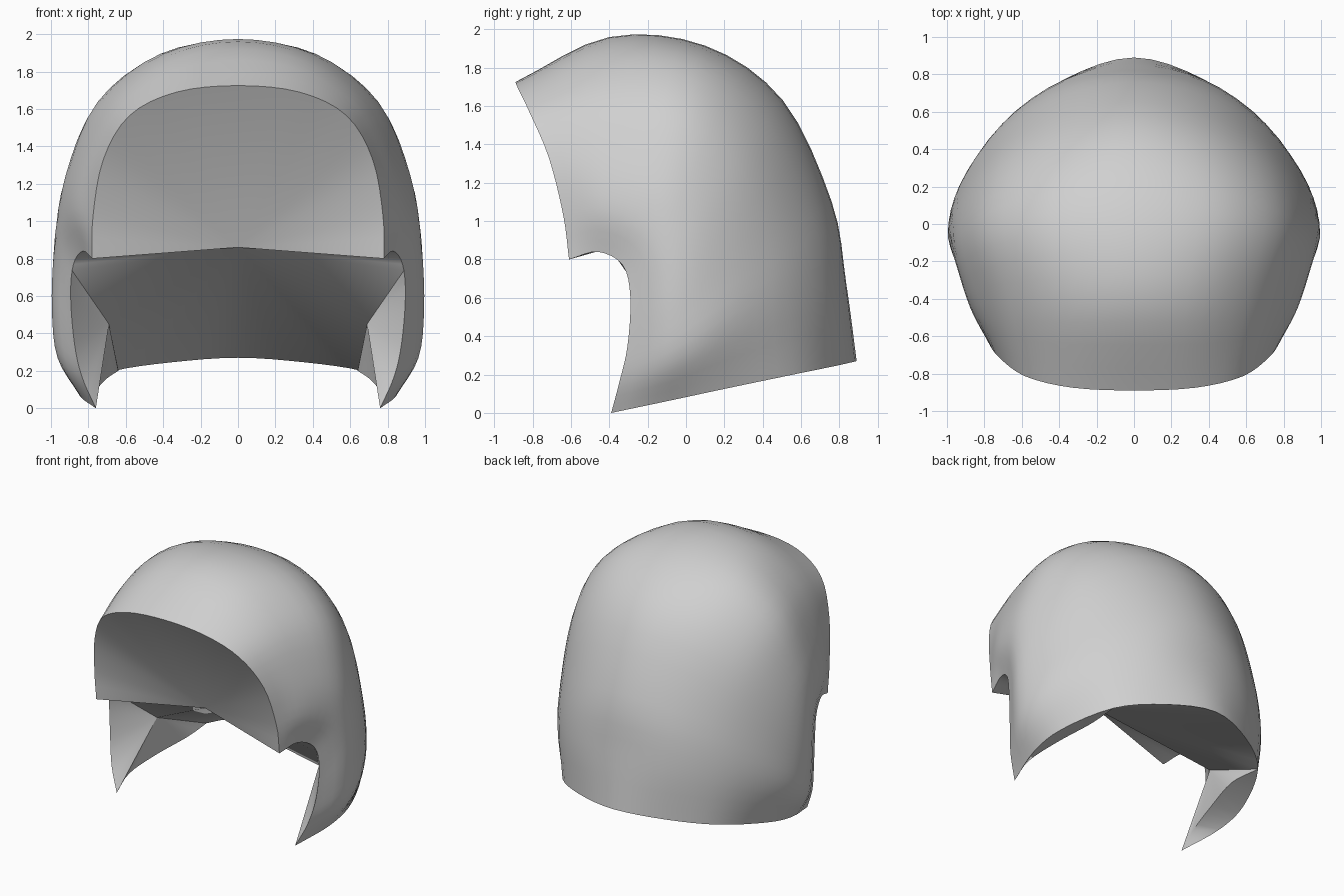
import bpy, bmesh
from mathutils import Vector

if "Cube" in bpy.data.objects:
    bpy.data.objects.remove(bpy.data.objects["Cube"])

SUB = 4  # steps between neighbouring control points

# Right half of each cross-section, crown centreline to side edge,
# running from the face rim over the crown to the bottom rim
SECTIONS = [
    [(0, -.89, 1.725), (.33, -.875, 1.69), (.58, -.815, 1.565), (.72, -.715, 1.33), (.775, -.64, 1.03), (.78, -.61, .8)],
    [(0, -.4, 1.96), (.37, -.41, 1.885), (.665, -.42, 1.66), (.82, -.43, 1.35), (.875, -.45, 1.07), (.83, -.46, .84)],
    [(0, .1, 1.915), (.45, .06, 1.845), (.765, -.02, 1.61), (.92, -.12, 1.25), (.95, -.22, .98), (.88, -.33, .77)],
    [(0, .505, 1.63), (.4, .44, 1.57), (.72, .3, 1.38), (.915, .1, 1.1), (.985, -.1, .82), (.895, -.29, .6)],
    [(0, .76, 1.1), (.36, .69, 1.05), (.68, .5, .92), (.91, .22, .74), (.995, -.06, .53), (.875, -.305, .35)],
    [(0, .835, .68), (.38, .76, .65), (.71, .53, .57), (.93, .2, .42), (.965, -.07, .27), (.835, -.345, .17)],
    [(0, .89, .27), (.36, .78, .245), (.66, .56, .2), (.83, .2, .125), (.845, -.08, .065), (.76, -.39, 0)],
]
# Inner lower edge of the cheek guard, from the back towards the tip
INNER_EDGE = [(.64, .3, .2), (.7, 0, .16), (.75, -.25, .1)]
CHEEK_HOLLOW = (.69, 0, .45)


def smooth_curve(pts):
    """Catmull-Rom curve through the points."""
    p = [2 * pts[0] - pts[1]] + pts + [2 * pts[-1] - pts[-2]]
    out = []
    for i in range(1, len(p) - 2):
        a, b, c, d = p[i - 1:i + 3]
        for k in range(SUB):
            t = k / SUB
            out.append(.5 * (2 * b + (c - a) * t + (2 * a - 5 * b + 4 * c - d) * t ** 2
                             + (3 * b - a - 3 * c + d) * t ** 3))
    return out + [pts[-1]]


def full_section(half):
    right = [Vector(p) for p in half]
    left = [Vector((-p.x, p.y, p.z)) for p in right[:0:-1]]
    return smooth_curve(left + right)


# Outer shell grid
rows = [full_section(s) for s in SECTIONS]
columns = [smooth_curve(list(c)) for c in zip(*rows)]
bm = bmesh.new()
grid = [[bm.verts.new(p) for p in col] for col in columns]
nc, nr = len(grid), len(grid[0])
for i in range(nc - 1):
    for j in range(nr - 1):
        bm.faces.new((grid[i][j], grid[i + 1][j], grid[i + 1][j + 1], grid[i][j + 1]))


def fan(centre, verts):
    for a, b in zip(verts, verts[1:]):
        bm.faces.new((centre, a, b))


def strip(a, b):
    """Triangles between two vertex chains, which may share end vertices."""
    i = j = 0
    while i < len(a) - 1 or j < len(b) - 1:
        step_a = j == len(b) - 1 or (i < len(a) - 1 and (i + 1) / (len(a) - 1) <= (j + 1) / (len(b) - 1))
        tri = (a[i], a[i + 1], b[j]) if step_a else (a[i], b[j + 1], b[j])
        if len(set(tri)) == 3:
            bm.faces.new(tri)
        i, j = (i + 1, j) if step_a else (i, j + 1)


# Inner lining: face recess and underside meet at one point behind the face
apex = bm.verts.new((0, -.4, .86))
mid = nc // 2
turn = 2 * SUB + 1                   # last cheek edge point joined to the apex
bottom = [col[-1] for col in grid]
left_pivot, right_pivot = mid - 2 * SUB, mid + 2 * SUB
fan(apex, [col[0] for col in grid])
fan(apex, bottom[left_pivot:right_pivot + 1])
for sign, side, rim in ((-1, grid[0], bottom[left_pivot::-1]),
                        (1, grid[-1], bottom[right_pivot:])):
    pivot, tip = rim[0], rim[-1]
    x, y, z = CHEEK_HOLLOW
    hollow = bm.verts.new((sign * x, y, z))
    fan(apex, side[:turn + 1] + [hollow, pivot])
    path = [Vector((sign * x, y, z)) for x, y, z in INNER_EDGE]
    curve = smooth_curve([pivot.co.copy()] + path + [tip.co.copy()])
    inner = [pivot] + [bm.verts.new(p) for p in curve[1:-1]] + [tip]
    fan(hollow, side[turn:])         # inside of the cheek guard
    fan(hollow, inner)
    strip(inner, rim)                # underside of the cheek guard

bmesh.ops.recalc_face_normals(bm, faces=bm.faces)
mesh = bpy.data.meshes.new("helmet_shell")
bm.to_mesh(mesh)
bm.free()
shell = bpy.data.objects.new("helmet_shell", mesh)
bpy.context.collection.objects.link(shell)

grey = bpy.data.materials.new("light_grey")
grey.diffuse_color = (.63, .63, .63, 1)
grey.use_nodes = True
grey.node_tree.nodes["Principled BSDF"].inputs["Base Color"].default_value = grey.diffuse_color
mesh.materials.append(grey)

bpy.context.view_layer.objects.active = shell
shell.select_set(True)
bpy.ops.object.shade_smooth_by_angle(angle=.8)
